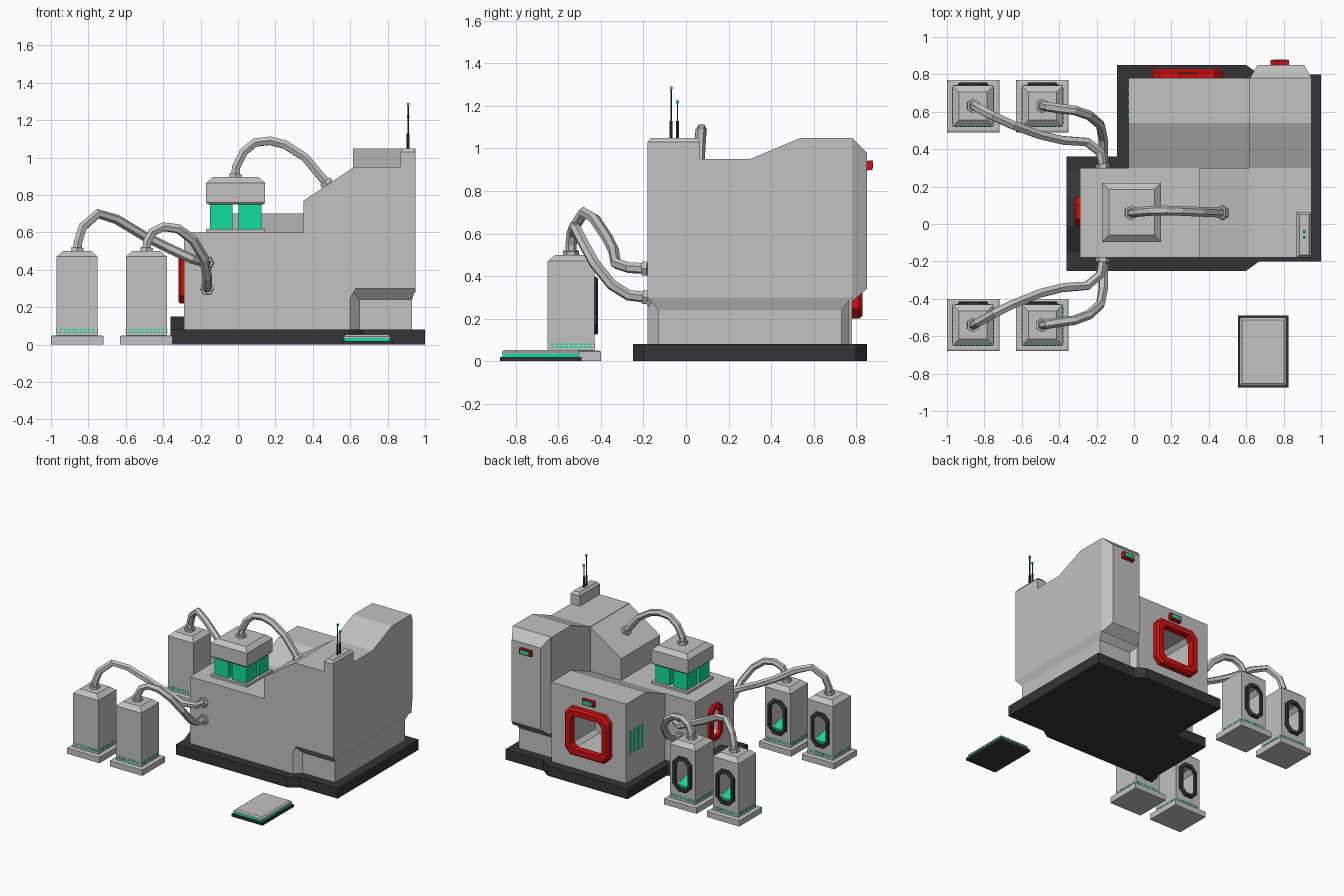
import bpy, bmesh
from mathutils import Vector

cube = bpy.data.objects.get("Cube")
if cube:
    bpy.data.objects.remove(cube, do_unlink=True)


def material(name, rgb):
    m = bpy.data.materials.new(name)
    m.use_nodes = True
    m.diffuse_color = (*rgb, 1)
    m.node_tree.nodes["Principled BSDF"].inputs["Base Color"].default_value = (*rgb, 1)
    return m


GRAY = material("light_gray", (0.54, 0.54, 0.54))
DARK = material("charcoal", (0.035, 0.035, 0.035))
RED = material("red", (0.62, 0.005, 0.005))
GREEN = material("glow_green", (0.006, 0.74, 0.34))


def link(name, mesh, mat):
    if not mesh.materials:
        mesh.materials.append(mat)
    ob = bpy.data.objects.new(name, mesh)
    bpy.context.scene.collection.objects.link(ob)
    return ob


def at(axis, u, v, w):
    """Plan point (u, v) at height w along an axis."""
    return {"x": (w, u, v), "y": (u, w, v), "z": (u, v, w)}[axis]


def loft(name, mat, axis, rings, closed=False):
    """Skin a list of (outline, height) rings; cap the ends unless closed."""
    bm = bmesh.new()
    loops = [[bm.verts.new(at(axis, u, v, w)) for u, v in poly] for poly, w in rings]
    n = len(loops[0])
    pairs = list(zip(loops, loops[1:])) + ([(loops[-1], loops[0])] if closed else [])
    for a, b in pairs:
        for i in range(n):
            j = (i + 1) % n
            bm.faces.new((a[i], a[j], b[j], b[i]))
    if not closed:
        bm.faces.new(loops[0])
        bm.faces.new(loops[-1])
    bmesh.ops.recalc_face_normals(bm, faces=bm.faces)
    mesh = bpy.data.meshes.new(name)
    bm.to_mesh(mesh)
    bm.free()
    return link(name, mesh, mat)


def prism(name, mat, axis, poly, a, b):
    return loft(name, mat, axis, [(poly, a), (poly, b)])


def rect(u0, u1, v0, v1, d=0):
    return [(u0 + d, v0 + d), (u1 - d, v0 + d), (u1 - d, v1 - d), (u0 + d, v1 - d)]


def octagon(u0, u1, v0, v1, c):
    return [(u0 + c, v0), (u1 - c, v0), (u1, v0 + c), (u1, v1 - c),
            (u1 - c, v1), (u0 + c, v1), (u0, v1 - c), (u0, v0 + c)]


def box(name, mat, x0, x1, y0, y1, z0, z1):
    return prism(name, mat, "z", rect(x0, x1, y0, y1), z0, z1)


def bake(ob):
    """Replace an object by its evaluated mesh."""
    dg = bpy.context.evaluated_depsgraph_get()
    return bpy.data.meshes.new_from_object(ob.evaluated_get(dg))


def cut(ob, axis, poly, a, b):
    cutter = prism("cutter", GRAY, axis, poly, a, b)
    mod = ob.modifiers.new("niche", "BOOLEAN")
    mod.operation, mod.solver, mod.object = "DIFFERENCE", "EXACT", cutter
    mesh = bake(ob)
    ob.modifiers.clear()
    ob.data = mesh
    bpy.data.objects.remove(cutter, do_unlink=True)


def frame(name, mat, axis, size, c, t, a, b):
    """Octagonal ring of width t from a to b, with a bevelled outer edge."""
    u0, u1, v0, v1 = size
    e = t * 0.25
    outer = octagon(u0, u1, v0, v1, c)
    front = octagon(u0 + e, u1 - e, v0 + e, v1 - e, c)
    inner = octagon(u0 + t, u1 - t, v0 + t, v1 - t, c * 0.7)
    mid = a + (b - a) * 0.7
    return loft(name, mat, axis, [(outer, a), (outer, mid), (front, b), (inner, b), (inner, a)], True)


def tube(name, mat, pts, r):
    cu = bpy.data.curves.new(name, "CURVE")
    cu.dimensions, cu.bevel_depth, cu.bevel_resolution, cu.use_fill_caps = "3D", r, 1, True
    sp = cu.splines.new("POLY")
    sp.points.add(len(pts) - 1)
    sp.use_smooth = False
    for p, co in zip(sp.points, pts):
        p.co = (*co, 1)
    tmp = link(name + "_path", cu, mat)
    mesh = bake(tmp)
    bpy.data.objects.remove(tmp, do_unlink=True)
    return link(name, mesh, mat)


def pipe(name, pts):
    """Hexagonal hose with a collar at each end."""
    tube(name, GRAY, pts, 0.026)
    for tag, p, q in (("start", pts[0], pts[1]), ("end", pts[-1], pts[-2])):
        p, q = Vector(p), Vector(q)
        tube(f"{name}_{tag}_collar", GRAY, [p, p + (q - p).normalized() * 0.025], 0.038)


# Foundation slab and the ramped sill at the side door
slab = [(-.36, -.25), (.60, -.25), (.67, -.20), (1, -.20), (1, .80), (.67, .80),
        (.60, .85), (-.09, .85), (-.09, .36), (-.36, .36)]
prism("foundation", DARK, "z", slab, 0, 0.08)
prism("door_ramp", DARK, "x", [(-.17, .07), (-.01, .15), (.14, .15), (.30, .07)], -0.36, -0.28)

# Front hall with the sloped shoulder
hall = prism("front_hall", GRAY, "y",
             [(-.29, .07), (.60, .07), (.60, .25), (.63, .30), (.63, .95),
              (.62, .95), (.35, .77), (.35, .60), (-.29, .60)], -0.18, 0.30)
side_door = (-0.015, 0.145, 0.22, 0.50)
cut(hall, "x", octagon(.015, .115, .25, .47, .03), -0.4, -0.12)
frame("side_door_frame", RED, "x", side_door, 0.04, 0.035, -0.285, -0.317)

# Rear hall with its large door
rear = prism("rear_hall", GRAY, "x", [(.29, .07), (.78, .07), (.78, .70), (.54, .70), (.30, .60), (.29, .60)],
             -0.03, 0.615)
cut(rear, "y", octagon(.14, .43, .25, .52, .03), 0.5, 0.9)
frame("rear_door_frame", RED, "y", (.095, .475, .20, .57), 0.045, 0.055, 0.775, 0.83)
for i in range(4):
    y = 0.57 + i * 0.047
    box("side_vent", GREEN, -0.034, -0.028, y, y + 0.022, 0.29, 0.47)

# Tower: shaft, recessed foot, flare and rear bulge
prism("tower", GRAY, "x", [(-.18, .30), (-.18, .95), (.30, .95), (.54, 1.05), (.78, 1.05), (.78, .30)],
      0.615, 0.95)
foot, full = rect(.61, .93, -.13, .73), rect(.61, .95, -.18, .78)
loft("tower_foot", GRAY, "z", [(foot, .07), (foot, .24), (full, .30)])
prism("foot_corner", GRAY, "z", [(.59, -.18), (.60, -.18), (.65, -.13), (.65, .73), (.60, .78), (.59, .78)],
      0.07, 0.30)
loft("tower_bulge", GRAY, "y", [(rect(.62, .95, .28, 1.05), .78), (rect(.66, .91, .34, .98), .85)])


# Lit signs over the rear door and on the tower
def sign(name, x, y, z):
    loft(name, RED, "y", [(rect(x - .05, x + .05, z - .025, z + .02), y - 0.01),
                          (rect(x - .05, x + .05, z - .02, z + .025), y + 0.026)])
    box(name + "_light", GREEN, x - .037, x + .037, y + 0.02, y + 0.03, z - .011, z + .016)


sign("door_sign", 0.285, 0.78, 0.63)
sign("tower_sign", 0.78, 0.85, 0.92)

# Antenna housing and two antennas
mast = (.87, .95, -.18, .065)
loft("antenna_housing", GRAY, "z", [(rect(*mast), .94), (rect(*mast), 1.03), (rect(*mast, .015), 1.05)])
for y, top in ((-0.07, 1.285), (-0.04, 1.22)):
    tube("antenna_base", DARK, [(.91, y, 1.04), (.91, y, 1.13)], 0.008)
    tube("antenna_rod", DARK, [(.91, y, 1.12), (.91, y, top)], 0.004)
    box("antenna_tip", GREEN, .904, .916, y - .006, y + .006, top - .008, top + .006)

# Roof reactor: plinth, four glowing pillars, bevelled cap
lid = (-.17, .145, -.095, .22)
prism("reactor_plinth", GRAY, "z", rect(*lid), 0.595, 0.617)
for x0, x1 in ((-.15, -.03), (.002, .125)):
    for y0, y1 in ((-.075, .047), (.078, .20)):
        box("reactor_pillar", GREEN, x0, x1, y0, y1, 0.61, 0.76)
loft("reactor_cap", GRAY, "z", [(rect(*lid, .01), .75), (rect(*lid), .76),
                                (rect(*lid), .865), (rect(*lid, .035), .895)])
pipe("reactor_pipe", [(-.015, .06, .89), (-.01, .06, .95), (.03, .065, 1.03), (.09, .07, 1.08), (.17, .072, 1.09),
                      (.25, .07, 1.07), (.36, .065, 1.0), (.48, .06, .855)])


# Storage pods, each with a window niche facing the rear
def pod(name, x, y):
    base, body = (x - .14, x + .14, y - .14, y + .14), (x - .11, x + .11, y - .11, y + .11)
    loft(name + "_base", GRAY, "z", [(rect(*base), 0), (rect(*base), .045), (rect(*base, .01), .05)])
    shell = loft(name + "_body", GRAY, "z", [(rect(*body), .045), (rect(*body), .47), (rect(*body, .035), .50)])
    w = y + 0.11
    cut(shell, "y", octagon(x - .055, x + .055, .15, .37, .03), w - 0.16, w + 0.1)
    frame(name + "_window_frame", DARK, "y", (x - .08, x + .08, .125, .395), .045, .027, w - 0.005, w + 0.016)
    prism(name + "_glow_bed", GREEN, "x", [(w - .16, .145), (w - .01, .145), (w - .01, .165), (w - .16, .21)],
          x - .05, x + .05)
    # Dashed light strips round the foot
    for i in range(9):
        o = (i - 4) * 0.022
        for z in (0.066, 0.08):
            box(name + "_dash_x", GREEN, x + o - .008, x + o + .008, y - .112, y + .112, z - .003, z + .003)
            box(name + "_dash_y", GREEN, x - .112, x + .112, y + o - .008, y + o + .008, z - .003, z + .003)


# Hose paths as (x, distance from the wall, z)
OUTER = [(-.86, .36, .495), (-.855, .36, .55), (-.83, .345, .63), (-.75, .30, .70), (-.65, .25, .67),
         (-.50, .19, .58), (-.38, .16, .52), (-.25, .15, .46), (-.18, .09, .44), (-.165, 0, .435)]
INNER = [(-.49, .36, .495), (-.485, .36, .55), (-.46, .355, .60), (-.40, .345, .63), (-.32, .335, .62),
         (-.24, .305, .56), (-.18, .25, .46), (-.165, .17, .36), (-.165, .09, .31), (-.165, 0, .30)]
for tag, wall, s, py in (("front", -0.18, -1, -0.54), ("rear", 0.30, 0.92, 0.63)):
    for kind, path in (("outer", OUTER), ("inner", INNER)):
        pod(f"{tag}_{kind}_pod", path[0][0], py)
        pipe(f"{tag}_{kind}_hose", [(x, wall + s * d, z) for x, d, z in path])

# Landing pad in front
pad = (.555, .825, -.875, -.49)
prism("pad_base", DARK, "z", rect(*pad), 0, 0.02)
prism("pad_light", GREEN, "z", rect(*pad, .012), 0.018, 0.036)
loft("pad_top", GRAY, "z", [(rect(*pad, .01), .036), (rect(*pad, .01), .044), (rect(*pad, .022), .053)])
